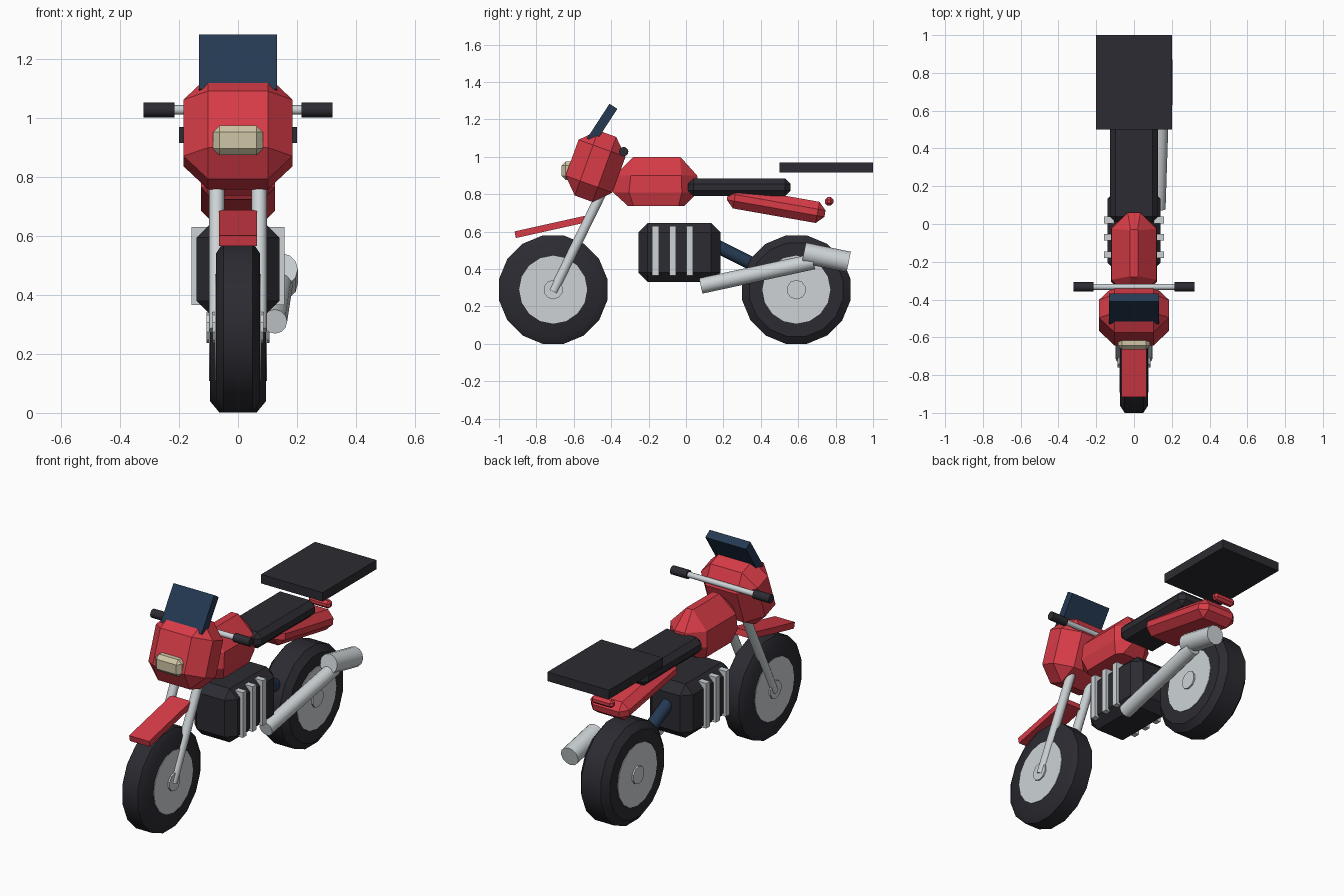
import bpy, bmesh
from math import radians, sin, cos, pi
from mathutils import Matrix, Vector

if "Cube" in bpy.data.objects:
    bpy.data.objects.remove(bpy.data.objects["Cube"], do_unlink=True)


def material(name, rgb):
    m = bpy.data.materials.new(name)
    m.use_nodes = True
    m.diffuse_color = (*rgb, 1)
    m.node_tree.nodes["Principled BSDF"].inputs["Base Color"].default_value = (*rgb, 1)
    return m


RED = material("red_paint", (0.69, 0.045, 0.064))
BLACK = material("black_rubber", (0.025, 0.024, 0.032))
METAL = material("light_metal", (0.61, 0.65, 0.67))
BLUE = material("dark_blue", (0.018, 0.041, 0.084))
CREAM = material("lamp_cream", (0.62, 0.56, 0.38))


def finish(bm, name, mat, smooth=False):
    bmesh.ops.recalc_face_normals(bm, faces=bm.faces)
    mesh = bpy.data.meshes.new(name)
    bm.to_mesh(mesh)
    bm.free()
    mesh.materials.append(mat)
    if smooth:
        mesh.shade_smooth()
        mesh.set_sharp_from_angle(angle=radians(35))
    ob = bpy.data.objects.new(name, mesh)
    bpy.context.collection.objects.link(ob)
    return ob


def box(name, mat, centre, size, tilt=0, bevel=0):
    """Chamfered box, tilted about the x axis."""
    bm = bmesh.new()
    bmesh.ops.create_cube(bm, size=1, matrix=Matrix.Diagonal((*size, 1)))
    if bevel:
        bmesh.ops.bevel(bm, geom=bm.edges[:], offset=bevel, segments=1,
                        affect='EDGES', profile=0.5)
    bm.transform(Matrix.Translation(centre) @ Matrix.Rotation(radians(tilt), 4, 'X'))
    return finish(bm, name, mat)


def rod(name, mat, a, b, radius, sides=12):
    """Cylinder between two points."""
    a, b = Vector(a), Vector(b)
    bm = bmesh.new()
    bmesh.ops.create_cone(bm, cap_ends=True, segments=sides, radius1=radius,
                          radius2=radius, depth=(b - a).length)
    turn = (b - a).to_track_quat('Z', 'Y').to_matrix().to_4x4()
    bm.transform(Matrix.Translation((a + b) / 2) @ turn)
    return finish(bm, name, mat, True)


def loft(name, mat, rings, smooth=False):
    """Skin a stack of equal-length rings and cap both ends."""
    bm = bmesh.new()
    rows = [[bm.verts.new(p) for p in ring] for ring in rings]
    n = len(rows[0])
    for lo, hi in zip(rows, rows[1:]):
        for i in range(n):
            j = (i + 1) % n
            bm.faces.new((lo[i], lo[j], hi[j], hi[i]))
    bm.faces.new(rows[0])
    bm.faces.new(rows[-1])
    bmesh.ops.remove_doubles(bm, verts=bm.verts[:], dist=0.0005)
    return finish(bm, name, mat, smooth)


# Wheels: chamfered tyre, rim disc and hub
def wheel(label, y, w):
    z, n = 0.29, 16
    profile = [(-w, 0.255), (-0.66 * w, 0.295), (0.66 * w, 0.295), (w, 0.255)]
    steps = [(i + 0.5) * 2 * pi / n for i in range(n)]
    loft(label + "_tyre", BLACK,
         [[(x, y + r * cos(a), z + r * sin(a)) for a in steps] for x, r in profile], True)
    for part, half, r, sides in (("_rim", w + 0.003, 0.182, n), ("_hub", w + 0.012, 0.052, 10)):
        rod(label + part, METAL, (-half, y, z), (half, y, z), r, sides)


wheel("front_wheel", -0.71, 0.075)
wheel("rear_wheel", 0.59, 0.095)

# Forks, grips
for side, s in (("left", 1), ("right", -1)):
    rod(side + "_fork", METAL, (s * 0.072, -0.71, 0.28), (s * 0.072, -0.42, 0.87), 0.026)
    rod(side + "_grip", BLACK, (s * 0.215, -0.333, 1.028), (s * 0.32, -0.333, 1.028), 0.025)
rod("handlebar", METAL, (-0.25, -0.333, 1.028), (0.25, -0.333, 1.028), 0.016)

# Front bodywork
box("front_fender", RED, (0, -0.718, 0.627), (0.13, 0.4, 0.036), 12.5)
box("fairing", RED, (0, -0.484, 0.95), (0.37, 0.267, 0.37), -20, 0.083)
box("headlight", CREAM, (0, -0.615, 0.925), (0.17, 0.1, 0.1), 0, 0.022)
box("windscreen", BLUE, (0, -0.448, 1.178), (0.264, 0.05, 0.22), -33)


# Fuel tank: octagonal sections stacked upwards
def tank_ring(z, x, y0, y1, c):
    d = min(c, x)
    half = [(x, y0 + c), (x, y1 - c), (x - d, y1), (-(x - d), y1)]
    mid = (y0 + y1) / 2
    return [(px, py, z) for px, py in half] + [(-px, 2 * mid - py, z) for px, py in half]


loft("fuel_tank", RED, [
    tank_ring(0.737, 0.1, -0.31, -0.01, 0.03),
    tank_ring(0.81, 0.122, -0.39, 0.063, 0.085),
    tank_ring(0.9, 0.118, -0.38, 0.06, 0.085),
    tank_ring(1.0, 0.022, -0.28, -0.03, 0.003)])

# Seat, tail and rack
box("seat", BLACK, (0, 0.285, 0.838), (0.255, 0.55, 0.095), 0, 0.03)
box("tail", RED, (0, 0.482, 0.742), (0.25, 0.53, 0.115), -10, 0.04)
box("tail_light", RED, (0, 0.765, 0.762), (0.14, 0.045, 0.045), 0, 0.014)
box("luggage_rack", BLACK, (0, 0.75, 0.943), (0.4, 0.5, 0.053))

# Engine with cooling fins and swing arm
box("engine", BLACK, (0, -0.035, 0.488), (0.28, 0.44, 0.315), 0, 0.05)
for i in range(3):
    box(f"cooling_fin_{i + 1}", METAL, (0, -0.163 + 0.092 * i, 0.498), (0.315, 0.035, 0.265))
rod("swing_arm", BLUE, (0, 0.1, 0.555), (0, 0.55, 0.33), 0.036)

# Exhaust on the left side
rod("exhaust_pipe", METAL, (0.125, 0.08, 0.31), (0.145, 0.68, 0.44), 0.042)
rod("muffler", METAL, (0.147, 0.63, 0.487), (0.147, 0.87, 0.438), 0.056)
